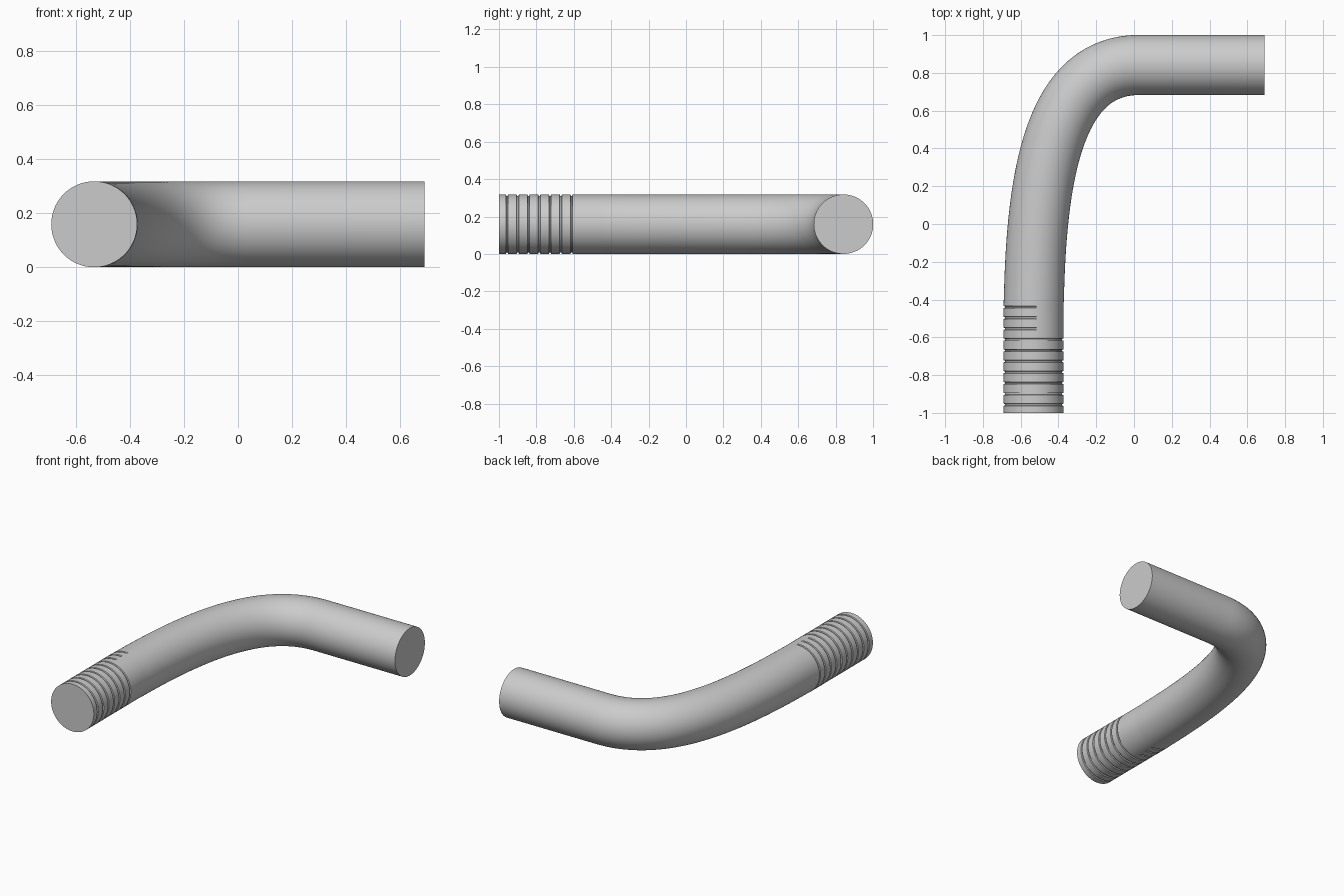
import bpy, bmesh, math
from mathutils import Vector

if "Cube" in bpy.data.objects:
    bpy.data.objects.remove(bpy.data.objects["Cube"])

R, SEG, X0, Y1 = 0.159, 64, -0.532, 0.842
DEPTH, W = 0.007, 0.006

# Cross-sections along the path: (point, tangent, full groove depth, left-half groove depth)
stations = []
fwd = Vector((0, 1, 0))

def add_station(p, t, full=0.0, half=0.0):
    stations.append((Vector(p), Vector(t).normalized(), full, half))

# Grooved end: seven full rings, then three half rings on the outer side
add_station((X0, -1, R), fwd)
for i in range(10):
    y = -0.957 + i * 0.0575
    full = DEPTH if i < 7 else 0
    half = 0 if i < 7 else DEPTH
    add_station((X0, y - W, R), fwd)
    add_station((X0, y - W * 0.6, R), fwd, full, half)
    add_station((X0, y + W * 0.6, R), fwd, full, half)
    add_station((X0, y + W, R), fwd)

# Sweeping bend (cubic curve)
a, b, c, d = (Vector(v) for v in ((X0, -0.6, R), (X0, 0.2, R), (-0.45, Y1, R), (0.03, Y1, R)))
N = 56
for i in range(N + 1):
    t = i / N
    u = 1 - t
    p = a * u**3 + b * 3 * u * u * t + c * 3 * u * t * t + d * t**3
    if p.y > -0.40:
        add_station(p, (b - a) * u * u + (c - b) * 2 * u * t + (d - c) * t * t)

# Straight end
add_station((0.69, Y1, R), (1, 0, 0))

# Loft the tube
bm = bmesh.new()
rings = []
for p, t, full, half in stations:
    side = t.cross(Vector((0, 0, 1)))
    ring = []
    for k in range(SEG):
        ang = 2 * math.pi * k / SEG
        r = R - full - (half if math.cos(ang) < 0.01 else 0)
        ring.append(bm.verts.new(p + side * (r * math.cos(ang)) + Vector((0, 0, r * math.sin(ang)))))
    rings.append(ring)
for r0, r1 in zip(rings, rings[1:]):
    for k in range(SEG):
        n = (k + 1) % SEG
        bm.faces.new((r0[k], r0[n], r1[n], r1[k]))
bm.faces.new(rings[0])
bm.faces.new(rings[-1])
bmesh.ops.recalc_face_normals(bm, faces=bm.faces)

mesh = bpy.data.meshes.new("bent_tube")
bm.to_mesh(mesh)
bm.free()
tube = bpy.data.objects.new("bent_tube", mesh)
bpy.context.collection.objects.link(tube)
bpy.context.view_layer.objects.active = tube
tube.select_set(True)
bpy.ops.object.shade_smooth_by_angle(angle=math.radians(30))
